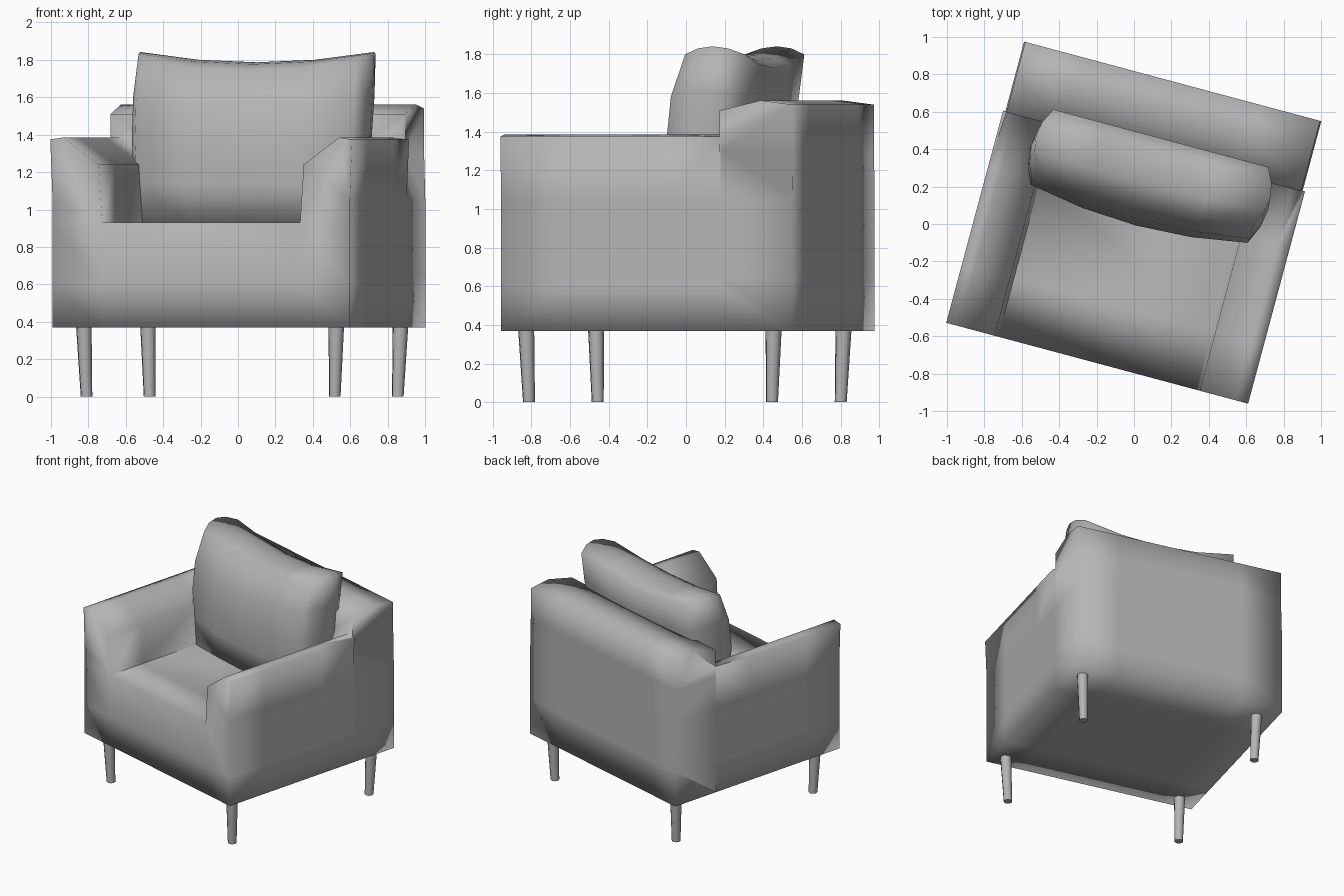
import bpy, bmesh, math
from mathutils import Vector

if "Cube" in bpy.data.objects:
    bpy.data.objects.remove(bpy.data.objects["Cube"])

TURN = math.radians(-15)  # the whole chair is turned about z

grey = bpy.data.materials.new("dark_grey")
grey.diffuse_color = (0.46, 0.46, 0.46, 1)
grey.use_nodes = True
grey.node_tree.nodes["Principled BSDF"].inputs["Base Color"].default_value = grey.diffuse_color


def finish(name, bm, by_angle=False):
    bmesh.ops.recalc_face_normals(bm, faces=bm.faces[:])
    me = bpy.data.meshes.new(name)
    bm.to_mesh(me)
    bm.free()
    me.materials.append(grey)
    ob = bpy.data.objects.new(name, me)
    bpy.context.collection.objects.link(ob)
    ob.rotation_euler.z = TURN
    bpy.ops.object.select_all(action='DESELECT')
    ob.select_set(True)
    bpy.context.view_layer.objects.active = ob
    if by_angle:
        bpy.ops.object.shade_smooth_by_angle(angle=math.radians(50))
    else:
        bpy.ops.object.shade_smooth()
    return ob


def extrude(points, offset):
    bm = bmesh.new()
    face = bm.faces.new([bm.verts.new(p) for p in points])
    new = bmesh.ops.extrude_face_region(bm, geom=[face], use_keep_orig=True)
    moved = [g for g in new['geom'] if isinstance(g, bmesh.types.BMVert)]
    bmesh.ops.translate(bm, verts=moved, vec=offset)
    return bm


def add_loops(bm, axis, positions):
    normal = Vector((0, 0, 0))
    normal[axis] = 1
    for p in positions:
        bmesh.ops.bisect_plane(bm, geom=bm.verts[:] + bm.edges[:] + bm.faces[:],
                               plane_co=normal * p, plane_no=normal)


# Backrest: side profile pulled across the width, slightly narrower above
side = [(0.40, 0.37), (0.79, 0.37), (0.79, 1.54), (0.62, 1.562), (0.40, 1.51)]
bm = extrude([(-0.82, y, z) for y, z in side], (1.645, 0, 0))
add_loops(bm, 0, (-0.5, 0.5))
add_loops(bm, 2, (0.65, 1.05, 1.3))
for v in bm.verts:
    if v.co.z > 1.2:
        v.co.x *= 0.992
backrest = finish("backrest", bm)

# Seat and arms: one U-shaped profile, joined to the backrest low at the sides
right = [(0.825, 0.37), (0.825, 1.05), (0.838, 1.375), (0.766, 1.385),
         (0.57, 1.24), (0.55, 0.93)]
left = [(-x + 0.005, z) for x, z in reversed(right)]
bm = extrude([(x, -0.77, z) for x, z in right + left], (0, 1.175, 0))
add_loops(bm, 0, (-0.545, 0.55))
add_loops(bm, 1, (-0.45, 0.1))
add_loops(bm, 2, (0.6, 0.93))
body = finish("seat_arms_and_back", bm)
union = body.modifiers.new("union", 'BOOLEAN')
union.operation = 'UNION'
union.solver = 'EXACT'
union.object = backrest
bpy.context.view_layer.update()
bpy.ops.object.modifier_apply(modifier="union")
bpy.data.objects.remove(backrest)

# Cushion: a gridded block, bulged in front, flared and sagging at the top
bm = bmesh.new()
bmesh.ops.create_cube(bm, size=2)
bmesh.ops.subdivide_edges(bm, edges=bm.edges[:], cuts=3, use_grid_fill=True)
for v in bm.verts:
    a, c, h = v.co
    up = (h + 1) / 2
    mid = 1 - a * a
    half = 0.555 + 0.04 * up + 0.025 * (1 - h * h) + 0.053 * (1 - c * c)
    front = 0.06 + 0.10 * max(h, 0) ** 2 - 0.065 * mid * (1 - 0.6 * h * h)
    back = 0.35 + 0.13 * up + 0.02 * mid * (1 - h * h)
    top = 1.80 + 0.042 * (1 - c * c) - (0.055 + 0.015 * max(c, 0)) * mid
    v.co = (0.005 + 0.015 * up + a * half, front + (back - front) * (c + 1) / 2,
            0.925 + (top - 0.925) * up)
finish("back_cushion", bm)

# Four tapered legs, leaning slightly inward at the foot
for yname, sy in (("front", -1), ("back", 1)):
    for xname, sx in (("left", -1), ("right", 1)):
        bm = bmesh.new()
        bmesh.ops.create_cone(bm, cap_ends=True, segments=8,
                              radius1=0.032, radius2=0.043, depth=0.38)
        for v in bm.verts:
            inward = 0.012 if v.co.z < 0 else 0
            v.co += Vector((0.023 + sx * (0.699 - inward), sy * (0.663 - inward), 0.19))
        finish(f"{yname}_{xname}_leg", bm, True)
